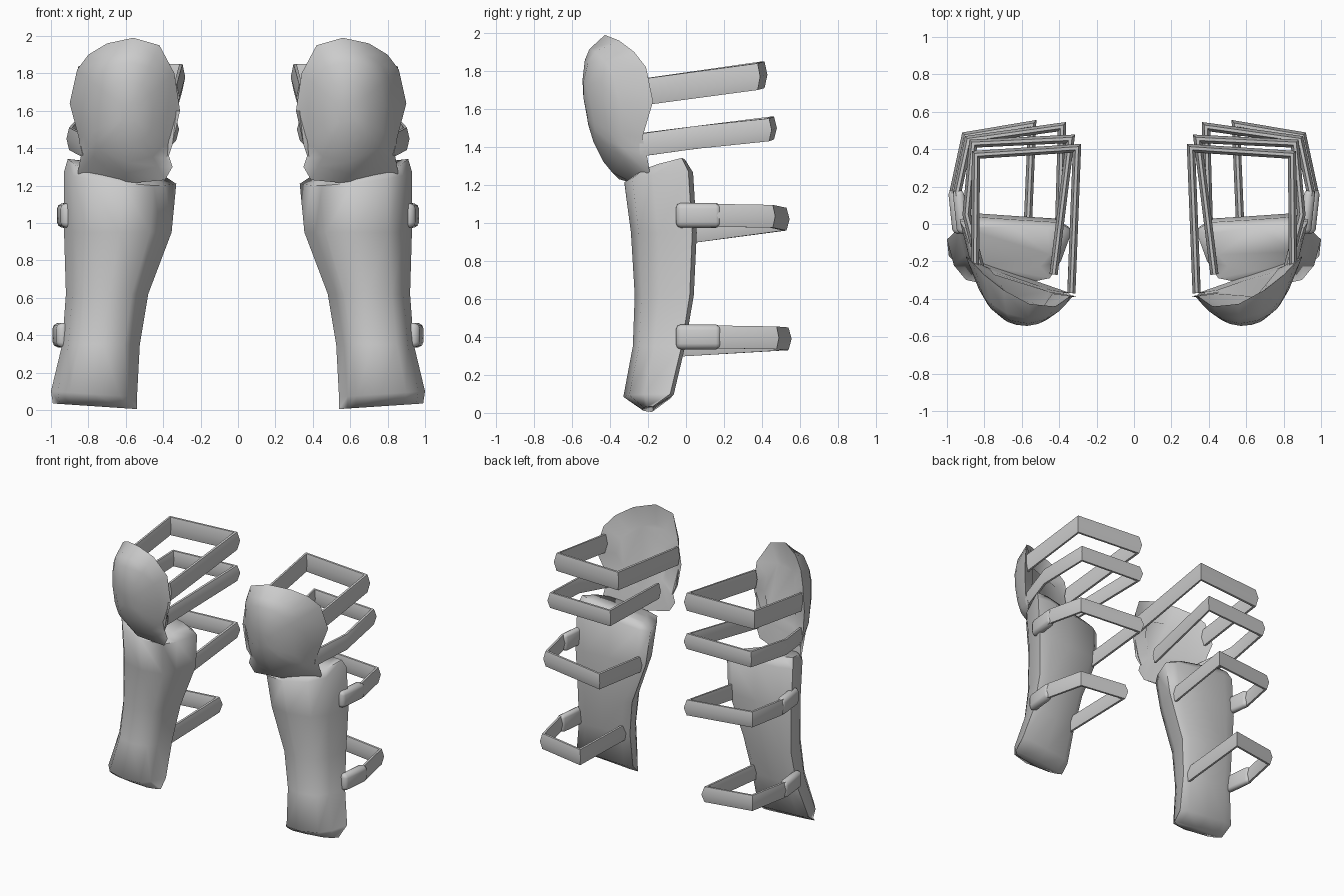
import bpy, bmesh, math
from mathutils import Vector

cube = bpy.data.objects.get("Cube")
if cube:
    bpy.data.objects.remove(cube)

grey = bpy.data.materials.new("light_grey")
grey.use_nodes = True
COLOUR = (0.6, 0.6, 0.6, 1)
grey.diffuse_color = COLOUR
grey.node_tree.nodes["Principled BSDF"].inputs["Base Color"].default_value = COLOUR


def finish(name, bm, angle):
    """Turn a bmesh into a smooth shaded pair mirrored across x."""
    bmesh.ops.recalc_face_normals(bm, faces=bm.faces)
    mesh = bpy.data.meshes.new(name)
    bm.to_mesh(mesh)
    bm.free()
    mesh.materials.append(grey)
    obj = bpy.data.objects.new(name, mesh)
    bpy.context.collection.objects.link(obj)
    bpy.ops.object.select_all(action='DESELECT')
    obj.select_set(True)
    bpy.context.view_layer.objects.active = obj
    bpy.ops.object.shade_smooth_by_angle(angle=math.radians(angle))
    obj.modifiers.new("Mirror", 'MIRROR').use_mirror_merge = False


def loft(name, rings, angle):
    """Skin a list of equal rings and close both ends."""
    bm = bmesh.new()
    loops = [[bm.verts.new(p) for p in ring] for ring in rings]
    n = len(loops[0])
    for a, b in zip(loops, loops[1:]):
        for i in range(n):
            j = (i + 1) % n
            bm.faces.new((a[i], a[j], b[j], b[i]))
    bm.faces.new(loops[0])
    bm.faces.new(loops[-1])
    finish(name, bm, angle)


# Shin guard: one cross-section fitted to inner/outer x and front/back y
section = [(.2, .1), (.48, 0), (.78, .12), (.92, .42), (1, .95),
           (.84, 1.02), (.5, .98), (.12, .94), (0, .82), (.1, .36)]
levels = [  # z, inner x, outer x, front y, back y, tilt
    (.02, .54, .99, -.23, -.17, .03),
    (.085, .54, 1.0, -.33, -.07, .03),
    (.35, .525, .94, -.28, -.01, 0),
    (.62, .48, .92, -.27, .035, 0),
    (.95, .355, .93, -.29, .05, 0),
    (1.23, .33, .93, -.325, .03, .06),
    (1.28, .4, .91, -.25, -.01, .08),
]
rings = []
for z, xi, xo, yf, yb, tilt in levels:
    rings.append([(xi + (xo - xi) * u, yf + (yb - yf) * v,
                   z + tilt * (u - .5) + max(tilt - .03, 0) * (v - .5))
                  for u, v in section])
loft("shin_guard", rings, 70)

# Knee pad: lobed rim with a raised rounded dome in front
outline = [(.56, 1.99), (.42, 1.95), (.34, 1.8), (.31, 1.6), (.35, 1.42),
           (.37, 1.36), (.35, 1.3), (.39, 1.23), (.6, 1.21), (.86, 1.25),
           (.84, 1.36), (.85, 1.45), (.9, 1.64), (.86, 1.82), (.8, 1.9), (.7, 1.96)]
CX, CZ = .58, 1.59


def rim_y(x, z):
    pinch = .045 * max(0, 1 - abs(z - 1.47) / .15)
    return -.38 + .35 * (x - .31) - 1.6 * max(z - 1.7, 0) ** 2 - pinch


def front_y(x, z):
    return -.545 + .55 * (z - 1.75) ** 2 + 2.3 * (x - CX) ** 2


def dome_point(x, z, scale):
    """Point on a rounded oval in the direction of an outline point."""
    d = Vector((x - CX, z - CZ)).normalized()
    r = (abs(d.x / .25) ** 2.6 + abs(d.y / .325) ** 2.6) ** (-1 / 2.6)
    return CX + d.x * r * scale, CZ + d.y * r * scale


rings = [[(CX + (x - CX) * .6, rim_y(CX + (x - CX) * .6, z) - .02, CZ + (z - CZ) * .6)
          for x, z in outline],
         [(x, rim_y(x, z), z) for x, z in outline]]
for scale, push in [(1, .8), (.82, .95), (.5, 1), (.2, 1)]:
    ring = []
    for x, z in outline:
        px, pz = dome_point(x, z, scale)
        ring.append((px, rim_y(x, z) * (1 - push) + front_y(px, pz) * push, pz))
    rings.append(ring)
loft("knee_pad", rings, 60)

# Straps: a lens-shaped band swept along a path with mitred corners
band = [(-.008, -.5), (.008, -.5), (.022, 0), (.008, .5), (-.008, .5), (-.022, 0)]


def strap(name, height, path):
    pts = [Vector(p) for p in path]
    rings = []
    for i, p in enumerate(pts):
        dirs = []
        if i:
            dirs.append((p - pts[i - 1]).xy.normalized())
        if i < len(pts) - 1:
            dirs.append((pts[i + 1] - p).xy.normalized())
        normals = [Vector((d.y, -d.x)) for d in dirs]
        miter = sum(normals, Vector((0, 0))).normalized()
        miter /= max(miter.dot(normals[0]), .4)
        rings.append([(p.x + miter.x * d, p.y + miter.y * d, p.z + h * height)
                      for d, h in band])
    loft(name, rings, 50)


strap("upper_knee_strap", .14, [(.85, -.22, 1.69), (.845, .37, 1.77),
                                (.305, .405, 1.78), (.335, -.37, 1.67)])
strap("lower_knee_strap", .12, [(.82, -.24, 1.41), (.895, .05, 1.45), (.86, .43, 1.49),
                                (.34, .455, 1.5), (.43, -.27, 1.41)])
strap("upper_shin_strap", .12, [(.92, 0, 1.04), (.945, .17, 1.04), (.885, .45, 1.035),
                                (.385, .52, 1.02), (.4, 0, .95)])
strap("lower_shin_strap", .12, [(.94, -.02, .4), (.965, .17, .4), (.9, .47, .395),
                                (.545, .53, .39), (.57, -.06, .355)])

# Outer strap buckles: rounded pads thinning toward the front
for name, x, z in [("upper_buckle", .928, 1.04), ("lower_buckle", .952, .4)]:
    bm = bmesh.new()
    bmesh.ops.create_cube(bm, size=1)
    for v in bm.verts:
        c = v.co.copy()
        v.co = (x + c.x * .06 + c.y * .025, .065 + c.y * .235,
                z + c.z * (.14 if c.x < 0 else .12))
    bmesh.ops.bevel(bm, geom=bm.edges[:], offset=.025, segments=2,
                    profile=.5, affect='EDGES')
    finish(name, bm, 60)
